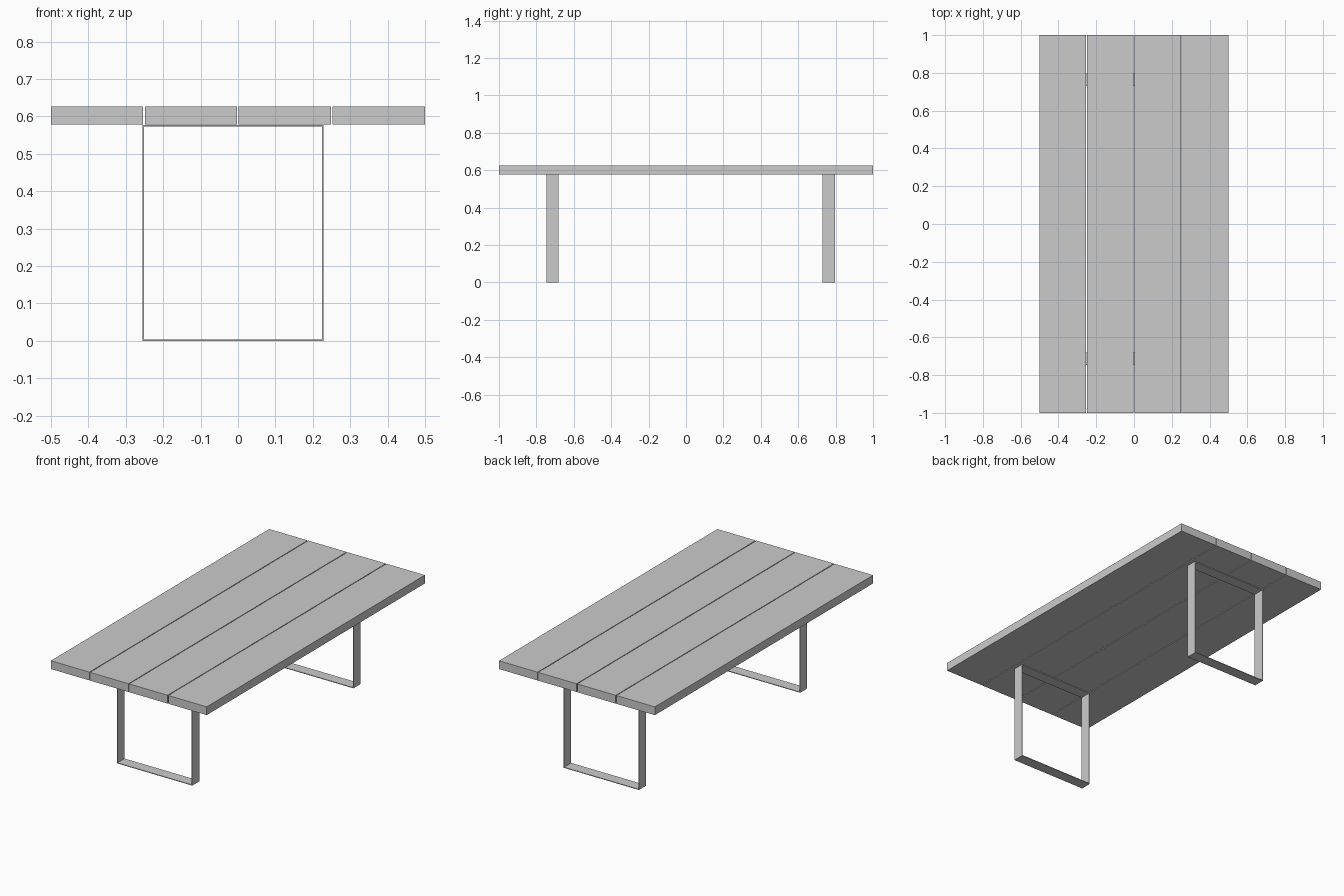
import bpy

if "Cube" in bpy.data.objects:
    bpy.data.objects.remove(bpy.data.objects["Cube"])

TOP_Z, UNDER_Z = 0.626, 0.578
PLANK_W, GAP = 0.2465, 0.0045
LEG_X = (-0.255, 0.229)
BAR_T, BAR_W = 0.004, 0.065


def mesh_object(name, verts, faces):
    mesh = bpy.data.meshes.new(name)
    mesh.from_pydata(verts, [], faces)
    mesh.update()
    obj = bpy.data.objects.new(name, mesh)
    bpy.context.collection.objects.link(obj)
    return obj


def plank(name, x):
    bpy.ops.mesh.primitive_cube_add(size=1, location=(x, 0, (TOP_Z + UNDER_Z) / 2))
    obj = bpy.context.object
    obj.name = name
    obj.dimensions = (PLANK_W, 2.0, TOP_Z - UNDER_Z)
    bpy.ops.object.transform_apply(location=False, rotation=False, scale=True)


def rect(x0, x1, z0, z1, y):
    return [(x0, y, z0), (x1, y, z0), (x1, y, z1), (x0, y, z1)]


def leg_frame(name, y):
    # Closed rectangular loop of flat bar: outer and inner rings, front and back
    x0, x1 = LEG_X
    verts = []
    for yy in (y - BAR_W / 2, y + BAR_W / 2):
        verts += rect(x0, x1, 0, UNDER_Z - 0.001, yy)
        verts += rect(x0 + BAR_T, x1 - BAR_T, BAR_T, UNDER_Z - 0.001 - BAR_T, yy)
    faces = []
    for i in range(4):
        j = (i + 1) % 4
        faces += [(i, j, 4 + j, 4 + i),
                  (8 + j, 8 + i, 12 + i, 12 + j),
                  (j, i, 8 + i, 8 + j),
                  (4 + i, 4 + j, 12 + j, 12 + i)]
    mesh_object(name, verts, faces)


# Tabletop: four long planks with narrow gaps
for i in range(4):
    plank(f"tabletop_plank_{i + 1}", (i - 1.5) * (PLANK_W + GAP) - 0.0005)

# Two flat-bar leg frames
leg_frame("front_leg_frame", -0.714)
leg_frame("back_leg_frame", 0.763)
